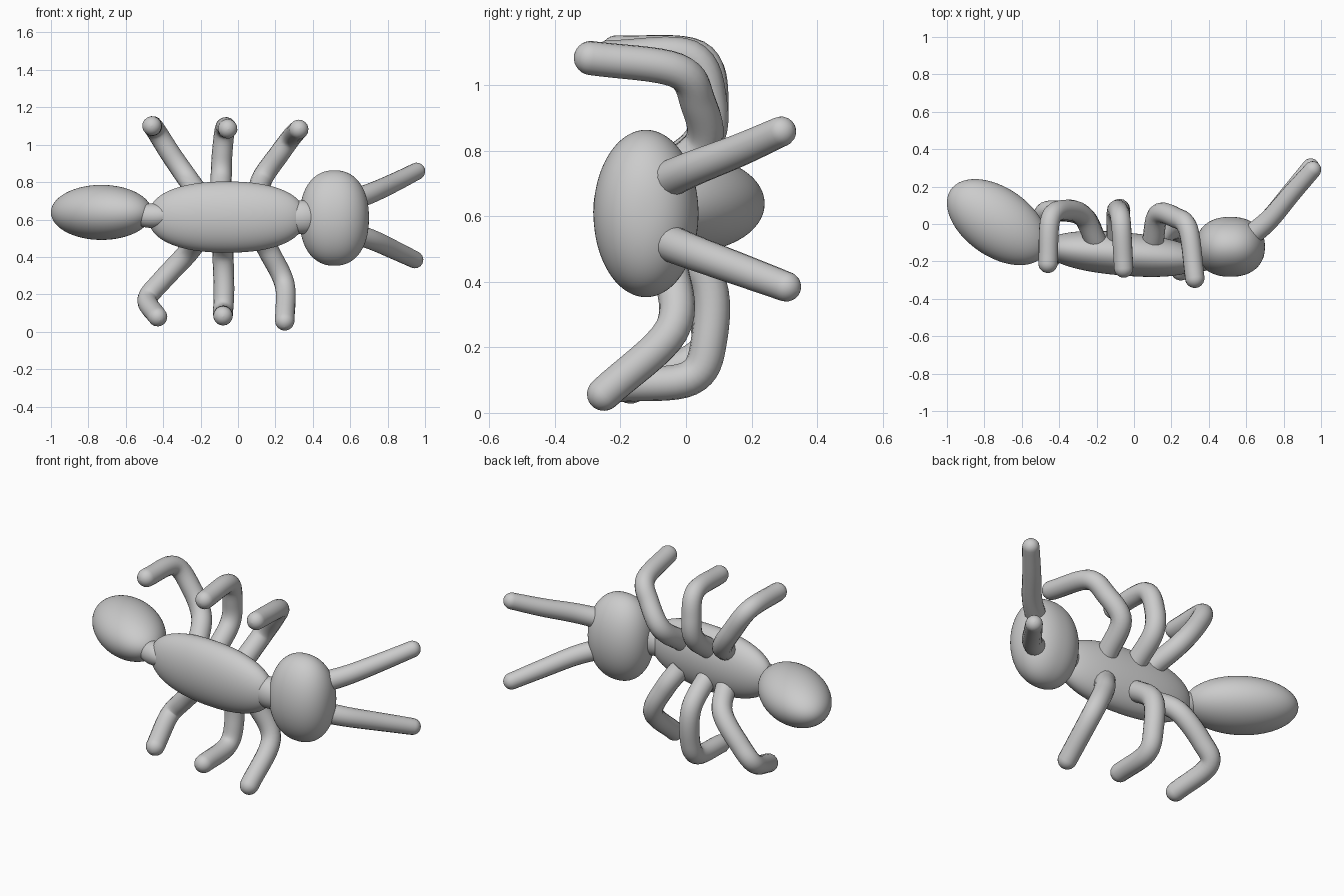
import bpy, bmesh, math
from mathutils import Vector, Matrix

if "Cube" in bpy.data.objects:
    bpy.data.objects.remove(bpy.data.objects["Cube"])


def blob(name, center, size, tilt=0.0, power=2.0):
    """Superellipsoid body segment, tilted about z."""
    bm = bmesh.new()
    bmesh.ops.create_icosphere(bm, subdivisions=5, radius=1)
    for v in bm.verts:
        x = v.co.x
        # blend to a fuller outline along the length
        k = (abs(x) ** power + (1 - x * x) ** (power / 2)) ** (-1 / power)
        v.co *= k
    bm.transform(Matrix.Translation(center) @ Matrix.Rotation(math.radians(tilt), 4, 'Z')
                 @ Matrix.Diagonal((*size, 1)))
    me = bpy.data.meshes.new(name)
    bm.to_mesh(me)
    bm.free()
    me.shade_smooth()
    ob = bpy.data.objects.new(name, me)
    bpy.context.collection.objects.link(ob)


def limb(name, pts, r0, r1):
    """Smooth round-ended tube through the points, tapering r0 to r1."""
    p = [Vector(q) for q in pts]
    p = [2 * p[0] - p[1]] + p + [2 * p[-1] - p[-2]]
    path = []
    for i in range(1, len(p) - 2):
        a, b, c, d = p[i - 1:i + 3]
        for s in range(8):
            t = s / 8
            path.append(0.5 * (2 * b + (c - a) * t + (2 * a - 5 * b + 4 * c - d) * t * t
                               + (3 * b - a - 3 * c + d) * t ** 3))
    path.append(p[-2])
    n = len(path) - 1
    ring = [(q, r0 + (r1 - r0) * i / n) for i, q in enumerate(path)]
    # rounded tip
    way = (path[-1] - path[-2]).normalized()
    for j in range(1, 8):
        ang = math.pi / 2 * j / 7
        ring.append((path[-1] + way * r1 * math.sin(ang), max(r1 * math.cos(ang), 0.0005)))
    cu = bpy.data.curves.new(name, 'CURVE')
    cu.dimensions = '3D'
    cu.bevel_depth = 1.0
    cu.bevel_resolution = 6
    cu.use_fill_caps = True
    sp = cu.splines.new('POLY')
    sp.points.add(len(ring) - 1)
    for pt, (q, r) in zip(sp.points, ring):
        pt.co = (*q, 1)
        pt.radius = r
    ob = bpy.data.objects.new(name, cu)
    bpy.context.collection.objects.link(ob)
    bpy.ops.object.select_all(action='DESELECT')
    ob.select_set(True)
    bpy.context.view_layer.objects.active = ob
    bpy.ops.object.convert(target='MESH')
    bpy.context.object.data.shade_smooth()


# Body segments and the narrow joints between them
blob("abdomen", (-0.73, 0.01, 0.638), (0.304, 0.183, 0.147), -35)
blob("thorax", (-0.06, -0.16, 0.613), (0.42, 0.115, 0.19), -5, 2.3)
blob("head", (0.515, -0.122, 0.608), (0.185, 0.16, 0.255), 0, 2.25)
blob("waist", (-0.46, -0.14, 0.62), (0.12, 0.065, 0.065), -15)
blob("neck", (0.34, -0.18, 0.612), (0.12, 0.075, 0.09))

# Antennae
limb("upper_antenna", [(0.60, -0.08, 0.70), (0.72, 0.02, 0.745), (0.84, 0.16, 0.80), (0.955, 0.29, 0.858)], 0.058, 0.046)
limb("lower_antenna", [(0.60, -0.08, 0.53), (0.72, 0.02, 0.49), (0.84, 0.17, 0.435), (0.945, 0.305, 0.385)], 0.058, 0.046)

# Six bent legs, each from thorax to foot
legs = {
    "upper_rear_leg": [(-0.2, -0.1, 0.72), (-0.27, 0.04, 0.82), (-0.36, 0.075, 0.95), (-0.445, 0.03, 1.085), (-0.46, -0.21, 1.10)],
    "upper_middle_leg": [(-0.09, -0.1, 0.70), (-0.09, 0.05, 0.82), (-0.085, 0.07, 0.95), (-0.07, 0.01, 1.085), (-0.055, -0.235, 1.085)],
    "upper_front_leg": [(0.1, -0.1, 0.70), (0.13, 0.05, 0.82), (0.22, 0.035, 0.95), (0.29, -0.03, 1.045), (0.325, -0.29, 1.082)],
    "lower_rear_leg": [(-0.2, -0.1, 0.52), (-0.27, 0.04, 0.42), (-0.41, 0.07, 0.27), (-0.485, 0.04, 0.17), (-0.43, -0.17, 0.08)],
    "lower_middle_leg": [(-0.08, -0.1, 0.54), (-0.08, 0.06, 0.41), (-0.075, 0.07, 0.22), (-0.08, 0.01, 0.105), (-0.08, -0.21, 0.085)],
    "lower_front_leg": [(0.11, -0.11, 0.53), (0.17, -0.045, 0.42), (0.25, -0.045, 0.25), (0.25, -0.25, 0.058)],
}
for name, pts in legs.items():
    limb(name, pts, 0.058, 0.052)
